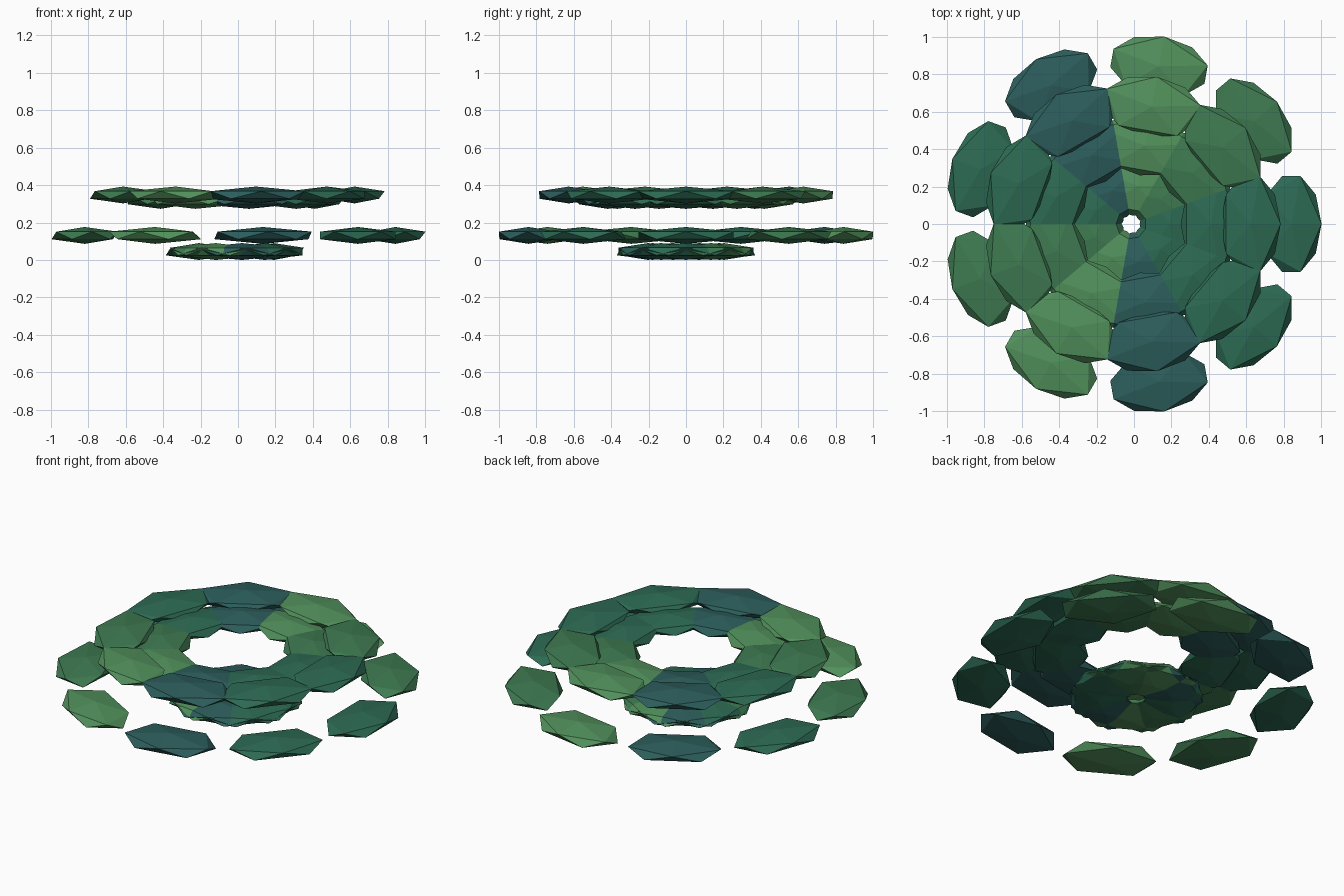
import bpy, bmesh
from math import radians, cos, sin
from mathutils import Matrix

if "Cube" in bpy.data.objects:
    bpy.data.objects.remove(bpy.data.objects["Cube"])

LEAVES = 9                     # leaves in each ring
CENTRE_X = -0.015              # odd leaf count shifts the ring centre
SIZE = (0.18, 0.30, 0.045)     # radial, tangential and vertical half-size

# Leaf colours, repeated around each ring
COLOURS = {
    "teal_green": (0.026, 0.144, 0.088, 1),
    "mid_green": (0.048, 0.195, 0.082, 1),
    "light_green": (0.084, 0.283, 0.107, 1),
    "dark_teal": (0.025, 0.112, 0.107, 1),
}


def leaf_mesh(name, colour):
    """Flattened 20-sided blob, point facing outward (+x)."""
    bm = bmesh.new()
    bmesh.ops.create_icosphere(bm, subdivisions=1, radius=1,
                               matrix=Matrix.Diagonal((*SIZE, 1)))
    mesh = bpy.data.meshes.new("leaf_" + name)
    bm.to_mesh(mesh)
    bm.free()
    mat = bpy.data.materials.new(name)
    mat.diffuse_color = colour
    mat.use_nodes = True
    mat.node_tree.nodes["Principled BSDF"].inputs["Base Color"].default_value = mat.diffuse_color
    mesh.materials.append(mat)
    return mesh


leaves = [leaf_mesh(n, c) for n, c in COLOURS.items()]


def leaf_ring(name, radius, z):
    for i in range(LEAVES):
        a = radians(360 / LEAVES * i)
        ob = bpy.data.objects.new(f"{name}_leaf_{i + 1}", leaves[i % len(leaves)])
        ob.location = (CENTRE_X + radius * cos(a), radius * sin(a), z)
        ob.rotation_euler.z = a
        bpy.context.collection.objects.link(ob)


# Four rings of leaves
leaf_ring("bottom_ring", 0.206, 0.045)
leaf_ring("outer_ring", 0.855, 0.131)
leaf_ring("inner_ring", 0.425, 0.318)
leaf_ring("top_ring", 0.637, 0.347)
